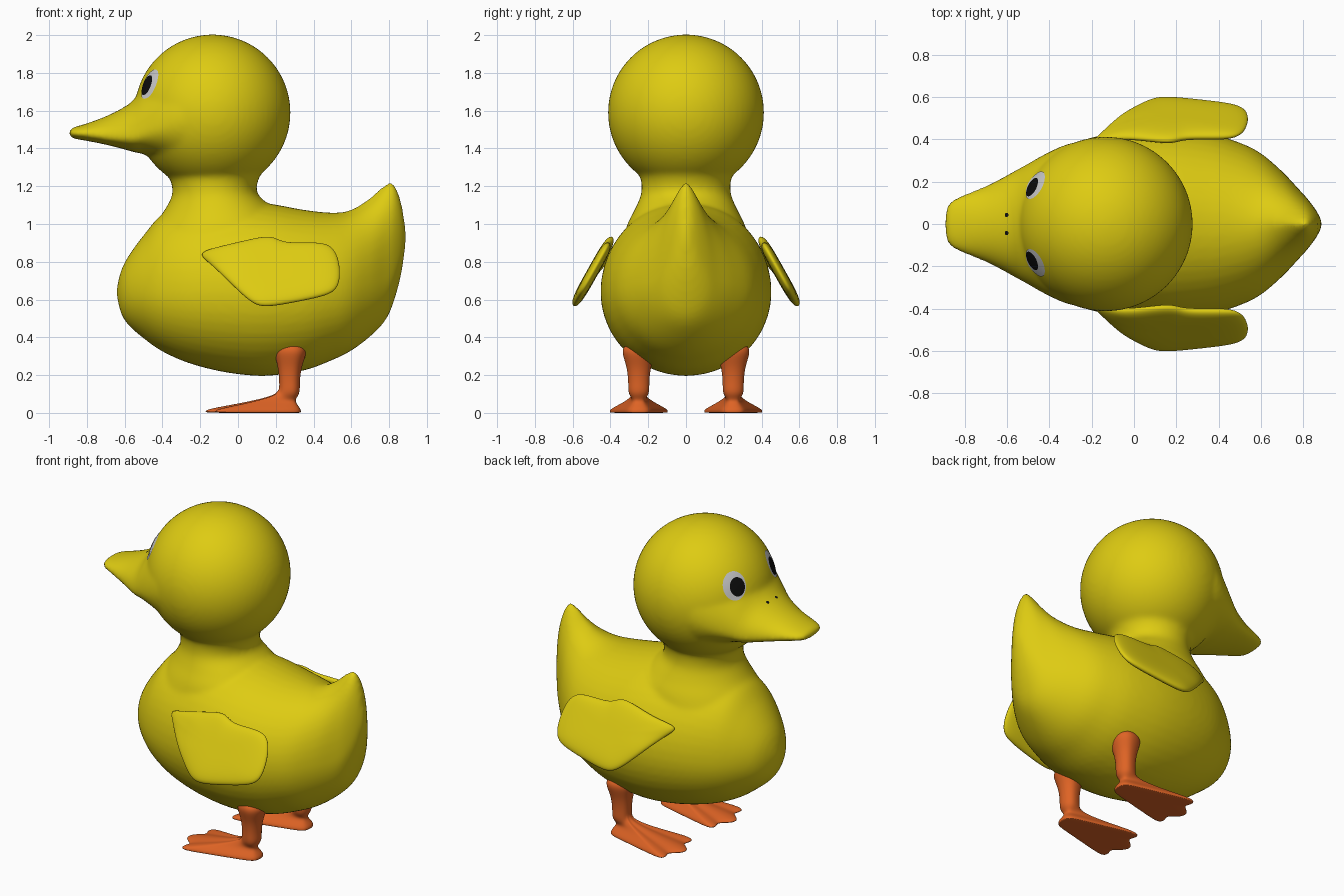
import bpy, bmesh, math
from mathutils import Vector
from mathutils.bvhtree import BVHTree

if "Cube" in bpy.data.objects:
    bpy.data.objects.remove(bpy.data.objects["Cube"])


def material(name, rgb):
    m = bpy.data.materials.new(name)
    m.diffuse_color = (*rgb, 1)
    m.use_nodes = True
    m.node_tree.nodes["Principled BSDF"].inputs["Base Color"].default_value = m.diffuse_color
    return m


YELLOW = material("yellow", (0.73, 0.60, 0.006))
ORANGE = material("orange", (0.73, 0.125, 0.018))
WHITE = material("eye white", (0.60, 0.60, 0.60))
BLACK = material("black", (0.004, 0.004, 0.004))


def make_object(name, bm, *mats):
    bmesh.ops.recalc_face_normals(bm, faces=bm.faces)
    for f in bm.faces:
        f.smooth = True
    me = bpy.data.meshes.new(name)
    bm.to_mesh(me)
    ob = bpy.data.objects.new(name, me)
    bpy.context.collection.objects.link(ob)
    for m in mats:
        me.materials.append(m)
    return ob


def loft(bm, rings):
    rows = [[bm.verts.new(p) for p in r] for r in rings]
    n = len(rows[0])
    for a, b in zip(rows, rows[1:]):
        for i in range(n):
            j = (i + 1) % n
            bm.faces.new((a[i], a[j], b[j], b[i]))
    bm.faces.new(rows[0])
    bm.faces.new(rows[-1])


def spline(table, steps=6):
    """Catmull-Rom interpolation of the rows of a table."""
    out = []
    for i in range(len(table) - 1):
        q = [table[max(0, min(len(table) - 1, i + k))] for k in (-1, 0, 1, 2)]
        for s in range(steps):
            t = s / steps
            out.append([0.5 * (2 * b + (c - a) * t + (2 * a - 5 * b + 4 * c - d) * t * t
                               + (3 * b - a - 3 * c + d) * t ** 3) for a, b, c, d in zip(*q)])
    return out + [list(table[-1])]


def x_sections(table, n=48):
    """Sections along x: x, bottom, top, height of widest point, half width, top sharpness."""
    rings = []
    for x, zb, zt, zc, w, p in spline(table):
        ring = []
        for i in range(n):
            t = 2 * math.pi * i / n
            c, s = math.cos(t), math.sin(t)
            e = p if s > 0 else 1
            ring.append((x, w * math.copysign(abs(c) ** e, c),
                         zc + s * ((zt - zc) if s > 0 else (zc - zb))))
        rings.append(ring)
    return rings


# body, neck, head and bill, fused into one smooth skin
bm = bmesh.new()
loft(bm, x_sections([
    (-.642, .62, .66, .64, .02, 1), (-.62, .53, .75, .64, .10, 1), (-.58, .465, .83, .64, .175, 1),
    (-.5, .395, .94, .64, .26, 1), (-.4, .325, 1.05, .64, .33, 1), (-.25, .26, 1.1, .64, .395, 1),
    (-.05, .212, 1.12, .64, .44, 1), (.15, .196, 1.11, .64, .452, 1), (.35, .225, 1.075, .64, .43, 1),
    (.5, .28, 1.06, .65, .385, 1.05), (.6, .33, 1.075, .66, .335, 1.2), (.7, .405, 1.14, .68, .25, 1.5),
    (.78, .49, 1.21, .70, .165, 1.5), (.825, .59, 1.215, .75, .115, 1.3), (.865, .74, 1.11, .85, .06, 1),
    (.888, .9, .97, .93, .015, 1)]))
loft(bm, x_sections([
    (-.895, 1.467, 1.498, 1.48, .05, 1), (-.885, 1.46, 1.505, 1.48, .085, 1),
    (-.86, 1.45, 1.515, 1.48, .115, 1), (-.8, 1.44, 1.533, 1.475, .142, 1),
    (-.7, 1.42, 1.57, 1.46, .182, 1), (-.6, 1.395, 1.62, 1.455, .232, 1),
    (-.55, 1.38, 1.66, 1.46, .26, 1), (-.5, 1.37, 1.72, 1.48, .287, 1),
    (-.4, 1.33, 1.82, 1.52, .342, 1), (-.3, 1.27, 1.9, 1.56, .382, 1),
    (-.2, 1.25, 1.9, 1.58, .39, 1)]))
neck = []
for z, x0, x1, w in spline([(.9, -.5, .3, .34), (1.0, -.44, .27, .31), (1.08, -.385, .19, .27),
                            (1.16, -.348, .105, .238), (1.24, -.36, .11, .24),
                            (1.32, -.4, .16, .28), (1.42, -.42, .2, .32)]):
    neck.append([((x0 + x1) / 2 + (x1 - x0) / 2 * math.cos(a), w * math.sin(a), z)
                 for a in (2 * math.pi * i / 48 for i in range(48))])
loft(bm, neck)
HEAD = Vector((-.135, 0, 1.59))
ball = bmesh.ops.create_uvsphere(bm, u_segments=64, v_segments=40, radius=.413)["verts"]
bmesh.ops.translate(bm, verts=ball, vec=HEAD)
body = make_object("body", bm, YELLOW, ORANGE)
mod = body.modifiers.new("fuse", "REMESH")
mod.mode = "VOXEL"
mod.voxel_size = .014
mod.use_smooth_shade = True
mod = body.modifiers.new("soften", "SMOOTH")
mod.factor, mod.iterations = .5, 10
deps = bpy.context.evaluated_depsgraph_get()
skin = bpy.data.meshes.new_from_object(body.evaluated_get(deps))
body.modifiers.clear()
body.data = skin

# bill colour: clean cut across the face, then everything in front is orange
bm = bmesh.new()
bm.from_mesh(skin)
cut, side = Vector((-.51, 0, 1.38)), Vector((1, 0, .167)).normalized()
zone = [f for f in bm.faces if f.calc_center_median().z > 1.25]
geom = zone + list({e for f in zone for e in f.edges}) + list({v for f in zone for v in f.verts})
bmesh.ops.bisect_plane(bm, geom=geom, plane_co=cut, plane_no=side)
for f in bm.faces:
    c = f.calc_center_median()
    f.smooth = True
    f.material_index = int(c.z > 1.25 and (c - cut).dot(side) < 0)
bm.to_mesh(skin)
skin.materials.clear()
skin.materials.append(YELLOW)
skin.materials.append(ORANGE)
tree = BVHTree.FromBMesh(bm)


def decal(name, centre, normal, ru, rv, lift, mat):
    """Thin disc draped over the skin."""
    n = Vector(normal).normalized()
    u = Vector((0, 1, 0)).cross(n) if abs(n.z) > .8 else Vector((0, 0, 1)).cross(n)
    u.normalize()
    v = n.cross(u)
    d = bmesh.new()
    rings = []
    for k in (1, .75, .5, .25):
        ring = []
        for i in range(32):
            a = 2 * math.pi * i / 32
            p = Vector(centre) + u * (ru * k * math.cos(a)) + v * (rv * k * math.sin(a))
            hit = tree.ray_cast(p + n * .15, -n)[0]
            ring.append((hit or p) + n * lift)
        rings.append(ring)
    loft(d, rings)
    d.faces.ensure_lookup_table()
    d.faces.remove(d.faces[-2])     # open outer rim: keep only the draped disc
    ob = make_object(name, d, mat)
    if sum((f.normal.dot(n) for f in ob.data.polygons)) < 0:
        ob.data.flip_normals()


# wing outline seen from the side (x, z) and half of the foot outline (x, y)
WING = [(-.23, .85), (-.1, .885), (.05, .92), (.17, .945), (.22, .915), (.28, .902), (.42, .907),
        (.5, .893), (.54, .83), (.553, .73), (.535, .645), (.45, .612), (.3, .582), (.15, .555),
        (.08, .57), (0, .64), (-.08, .72), (-.17, .805)]
FOOT = [(.335, 0), (.328, .045), (.29, .066), (.2, .088), (.08, .118), (-.04, .147), (-.11, .16),
        (-.125, .13), (-.112, .1), (-.108, .075), (-.14, .05), (-.168, .025), (-.175, 0)]
FOOT += [(x, -y) for x, y in FOOT[-2:0:-1]]

for s, tag in ((-1, "left"), (1, "right")):
    # eyes and nostrils
    for part, d, ru, rv, lift, mat in (("eye_white", (-.335, .185, .152), .073, .085, .003, WHITE),
                                       ("pupil", (-.342, .172, .143), .048, .056, .006, BLACK)):
        d = Vector((d[0], d[1] * s, d[2]))
        decal(f"{part}_{tag}", HEAD + d, d, ru, rv, lift, mat)
    decal(f"nostril_{tag}", (-.603, .043 * s, 1.62), (-.3, 0, 1), .01, .01, .003, BLACK)

    # wings: tilted lens-shaped plates
    bm = bmesh.new()
    rings = []
    for k, t in ((.05, 1), (.6, 1), (.92, .7), (1, 0), (.92, -.7), (.6, -1), (.05, -1)):
        ring = []
        for px, pz in WING:
            x, z = .2 + k * (px - .2), .75 + k * (pz - .75)
            y = .405 + .56 * (.905 - z) - .5 * max(0, -.08 - x)
            ring.append((x + 0, s * (y + .026 * t), z + .015 * t))
        rings.append(ring)
    loft(bm, rings)
    wing = make_object(f"wing_{tag}", bm, YELLOW)
    wing.modifiers.new("smooth", "SUBSURF").levels = 2

    # legs with webbed feet
    bm = bmesh.new()
    ax, ay = .275, .25
    rings = [[(ax + k * (x - ax), s * (ay + k * y), z) for x, y in FOOT]
             for k, z in ((.1, .0), (.97, .0), (1, .004), (1, .018), (.7, .042), (.4, .068))]
    for k, z in ((1.02, .1), (1, .15), (1.05, .2), (1.2, .25), (1.5, .3), (1.6, .335), (1.2, .37)):
        ring = []
        for x, y in FOOT:
            a = math.atan2(y, x - ax)
            ring.append((ax + .01 * (k - 1) + .056 * k * math.cos(a),
                         s * (ay + .062 * k * math.sin(a)), z))
        rings.append(ring)
    loft(bm, rings)
    leg = make_object(f"leg_{tag}", bm, ORANGE)
    leg.modifiers.new("smooth", "SUBSURF").levels = 2
